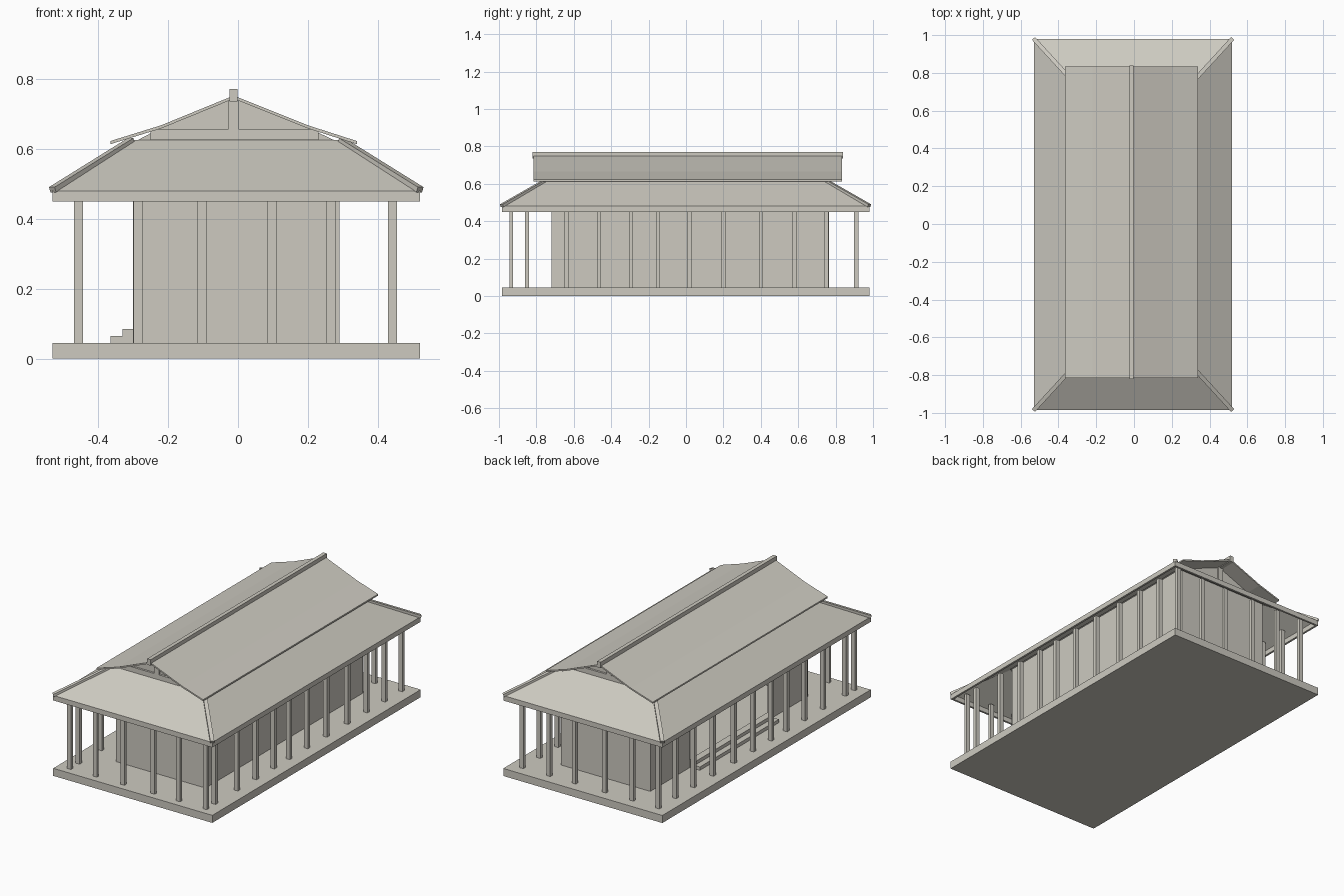
import bpy
import bmesh
from mathutils import Vector

cube = bpy.data.objects.get("Cube")
if cube:
    bpy.data.objects.remove(cube, do_unlink=True)

stone = bpy.data.materials.new("warm_grey")
stone.use_nodes = True
COLOUR = (0.61, 0.59, 0.53, 1)
stone.diffuse_color = COLOUR
stone.node_tree.nodes["Principled BSDF"].inputs["Base Color"].default_value = COLOUR


def add_object(name, bm):
    bmesh.ops.recalc_face_normals(bm, faces=bm.faces)
    mesh = bpy.data.meshes.new(name)
    bm.to_mesh(mesh)
    bm.free()
    mesh.materials.append(stone)
    obj = bpy.data.objects.new(name, mesh)
    bpy.context.collection.objects.link(obj)
    return obj


def box(name, x0, x1, y0, y1, z0, z1):
    bm = bmesh.new()
    bmesh.ops.create_cube(bm, size=1)
    for v in bm.verts:
        v.co = (x1 if v.co.x > 0 else x0,
                y1 if v.co.y > 0 else y0,
                z1 if v.co.z > 0 else z0)
    return add_object(name, bm)


def prism(name, profile, y0, y1):
    """Extrude an x-z outline along y."""
    bm = bmesh.new()
    face = bm.faces.new([bm.verts.new((x, y0, z)) for x, z in profile])
    out = bmesh.ops.extrude_face_region(bm, geom=[face])
    for v in out["geom"]:
        if isinstance(v, bmesh.types.BMVert):
            v.co.y = y1
    return add_object(name, bm)


def beam(name, start, end, width, height):
    """Sloping bar between two points."""
    start, end = Vector(start), Vector(end)
    obj = box(name, -width / 2, width / 2, -height / 2, height / 2,
              0, (end - start).length)
    obj.rotation_mode = "QUATERNION"
    obj.rotation_quaternion = (end - start).to_track_quat("Z", "Y")
    obj.location = start
    return obj


FLOOR, EAVE = 0.045, 0.45
X0, X1, Y0, Y1 = -0.53, 0.52, -0.985, 0.98      # platform and eave outline
W0, W1, V0, V1 = -0.30, 0.29, -0.72, 0.765      # room outline
HIP_LOW, HIP_HIGH = 0.48, 0.625

# Platform
box("platform", X0, X1, Y0, Y1, 0, FLOOR)

# Eave boards around the roof edge
T = 0.012
for name, sides in {"eave_right": (X0, X0 + T, Y0, Y1), "eave_left": (X1 - T, X1, Y0, Y1),
                    "eave_front": (X0 + T, X1 - T, Y0, Y0 + T),
                    "eave_back": (X0 + T, X1 - T, Y1 - T, Y1)}.items():
    box(name, *sides, EAVE, HIP_LOW)

# Room walls, open on one long side above the steps
OPEN0, OPEN1, WALL_TOP = -0.355, 0.39, 0.615
box("wall_left", W1 - T, W1, V0, V1, FLOOR, WALL_TOP)
box("wall_front", W0, W1 - T, V0, V0 + T, FLOOR, WALL_TOP)
box("wall_back", W0, W1 - T, V1 - T, V1, FLOOR, WALL_TOP - 0.01)
box("wall_right_front", W0, W0 + T, V0 + T, OPEN0, FLOOR, WALL_TOP)
box("wall_right_back", W0, W0 + T, OPEN1, V1 - T, FLOOR, WALL_TOP)
box("wall_right_lintel", W0, W0 + T, OPEN0, OPEN1, EAVE, WALL_TOP)

# Steps into the room
box("lower_step", W0 - 0.065, W0, OPEN0, OPEN1, FLOOR, 0.065)
box("upper_step", W0 - 0.03, W0 + T, OPEN0, OPEN1, 0.065, 0.085)

# Veranda posts
for y in (-0.85, -0.64, -0.465, -0.295, -0.15, 0.02, 0.2, 0.4, 0.58, 0.75, 0.91):
    for side, x in (("right", -0.456), ("left", 0.442)):
        box("post_" + side, x - 0.013, x + 0.013, y - 0.011, y + 0.011, FLOOR, 0.49)
for x in (-0.456, -0.285, -0.103, 0.097, 0.265, 0.442):
    box("post_front", x - 0.013, x + 0.013, -0.943, -0.925, FLOOR, 0.485)
    if abs(x) < 0.4:
        box("post_back", x - 0.013, x + 0.013, 0.9, 0.92, FLOOR, 0.485)

# Lower hipped roof: sloping sheet between eave and upper rectangle
bm = bmesh.new()
rings = []
for x0, x1, y0, y1, z in ((X0, X1, Y0, Y1, HIP_LOW), (-0.305, 0.295, -0.74, 0.735, HIP_HIGH)):
    rings.append([bm.verts.new((x, y, z)) for x, y in ((x0, y0), (x1, y0), (x1, y1), (x0, y1))])
low, high = rings
for i in range(4):
    j = (i + 1) % 4
    bm.faces.new((low[i], low[j], high[j], high[i]))
hip = add_object("hip_roof", bm)
sheet = hip.modifiers.new("thickness", "SOLIDIFY")
sheet.thickness = 0.008

# Hip ridges on the four corners
for low_x, high_x in ((X0, -0.305), (X1, 0.295)):
    for low_y, high_y in ((Y0, -0.74), (Y1, 0.735)):
        beam("hip_ridge", (low_x, low_y, 0.483), (high_x, high_y, 0.623), 0.022, 0.016)

# Upper gabled roof with a slight break in its slope
slope = [(-0.365, 0.622), (-0.22, 0.667), (-0.012, 0.752), (0.2, 0.667), (0.34, 0.622)]
under = [(x, z - 0.009) for x, z in reversed(slope)]
prism("gable_roof", slope + under, -0.815, 0.835)
box("ridge_beam", -0.025, -0.002, -0.82, 0.84, 0.735, 0.771)

# Gable ends with tie beam and king post
for y, out in ((-0.73, -1), (0.725, 1)):
    prism("gable_panel", [(-0.305, 0.615), (0.295, 0.615), (0.2, 0.66), (-0.012, 0.745),
                          (-0.22, 0.66)], y, y + 0.008 * out)
    ends = sorted((y, y + 0.02 * out))
    box("gable_tie_beam", -0.25, 0.23, *ends, HIP_HIGH, 0.655)
    box("gable_king_post", -0.028, 0.003, *ends, 0.655, 0.74)
